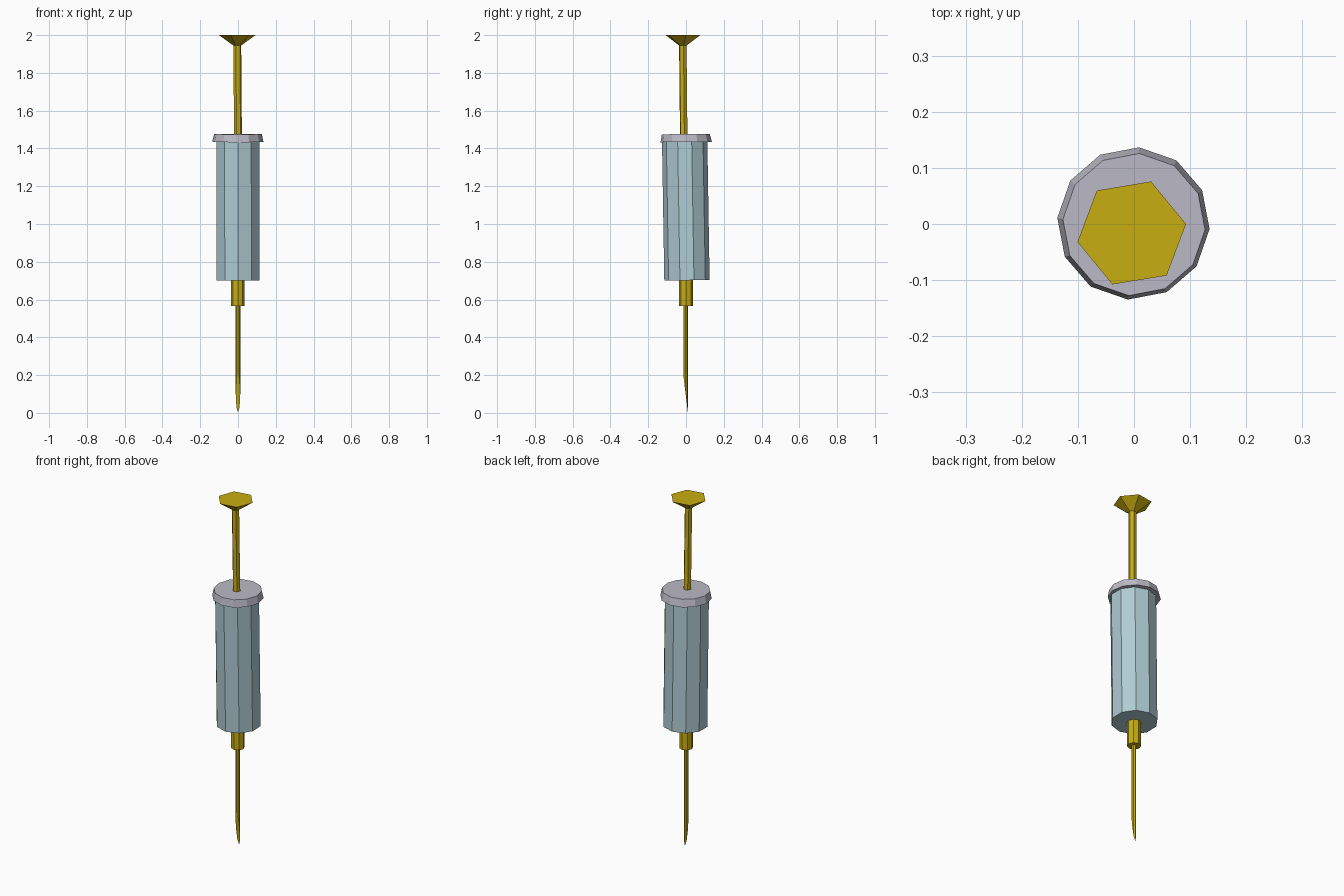
import bpy, bmesh, math

if "Cube" in bpy.data.objects:
    bpy.data.objects.remove(bpy.data.objects["Cube"], do_unlink=True)


def material(name, rgb):
    mat = bpy.data.materials.new(name)
    mat.use_nodes = True
    mat.diffuse_color = (*rgb, 1)
    mat.node_tree.nodes["Principled BSDF"].inputs["Base Color"].default_value = (*rgb, 1)
    return mat


gold = material("gold", (0.58, 0.42, 0.006))
glass = material("pale blue glass", (0.43, 0.6, 0.65))
grey = material("light grey", (0.5, 0.49, 0.56))


def prism(name, mat, sides, phase, rings):
    """Closed flat-faced loft; each ring is (centre x, centre y, z, radius, z slope along y)."""
    bm = bmesh.new()
    loops = []
    for cx, cy, z, r, slope in rings:
        loop = []
        for i in range(sides):
            a = math.radians(phase) + math.tau * i / sides
            dy = r * math.sin(a)
            loop.append(bm.verts.new((cx + r * math.cos(a), cy + dy, z + slope * dy)))
        loops.append(loop)
    for low, high in zip(loops, loops[1:]):
        for i in range(sides):
            j = (i + 1) % sides
            bm.faces.new((low[i], low[j], high[j], high[i]))
    bm.faces.new(loops[0][::-1])
    bm.faces.new(loops[-1])
    mesh = bpy.data.meshes.new(name)
    bm.to_mesh(mesh)
    bm.free()
    mesh.materials.append(mat)
    obj = bpy.data.objects.new(name, mesh)
    bpy.context.collection.objects.link(obj)
    return obj


# Needle with a slanted cut facing the front
prism("needle", gold, 8, 90, [(0, -0.002, 0.1, 0.012, -8.2), (0, -0.002, 0.58, 0.012, 0)])

# Nozzle between needle and barrel
prism("nozzle", gold, 8, 90, [(-0.001, 0, 0.565, 0.036, 0), (-0.001, 0, 0.71, 0.036, 0)])

# Slightly leaning barrel
prism("barrel", glass, 10, 90, [(0.001, 0.005, 0.702, 0.12, 0.016),
                                (-0.001, -0.007, 1.44, 0.12, 0.016)])

# Tapered collar over the barrel
prism("collar", grey, 12, 85.8, [(-0.001, 0.001, 1.434, 0.136, 0.01),
                                 (0, -0.001, 1.476, 0.127, 0.01)])

# Plunger rod and flared thumb rest
prism("plunger_rod", gold, 6, 9.4, [(0, -0.012, 1.46, 0.021, 0), (-0.004, -0.017, 1.955, 0.021, 0)])
prism("thumb_rest", gold, 6, 9.4, [(-0.004, -0.017, 1.945, 0.021, 0), (-0.004, -0.016, 2.0, 0.098, 0)])
